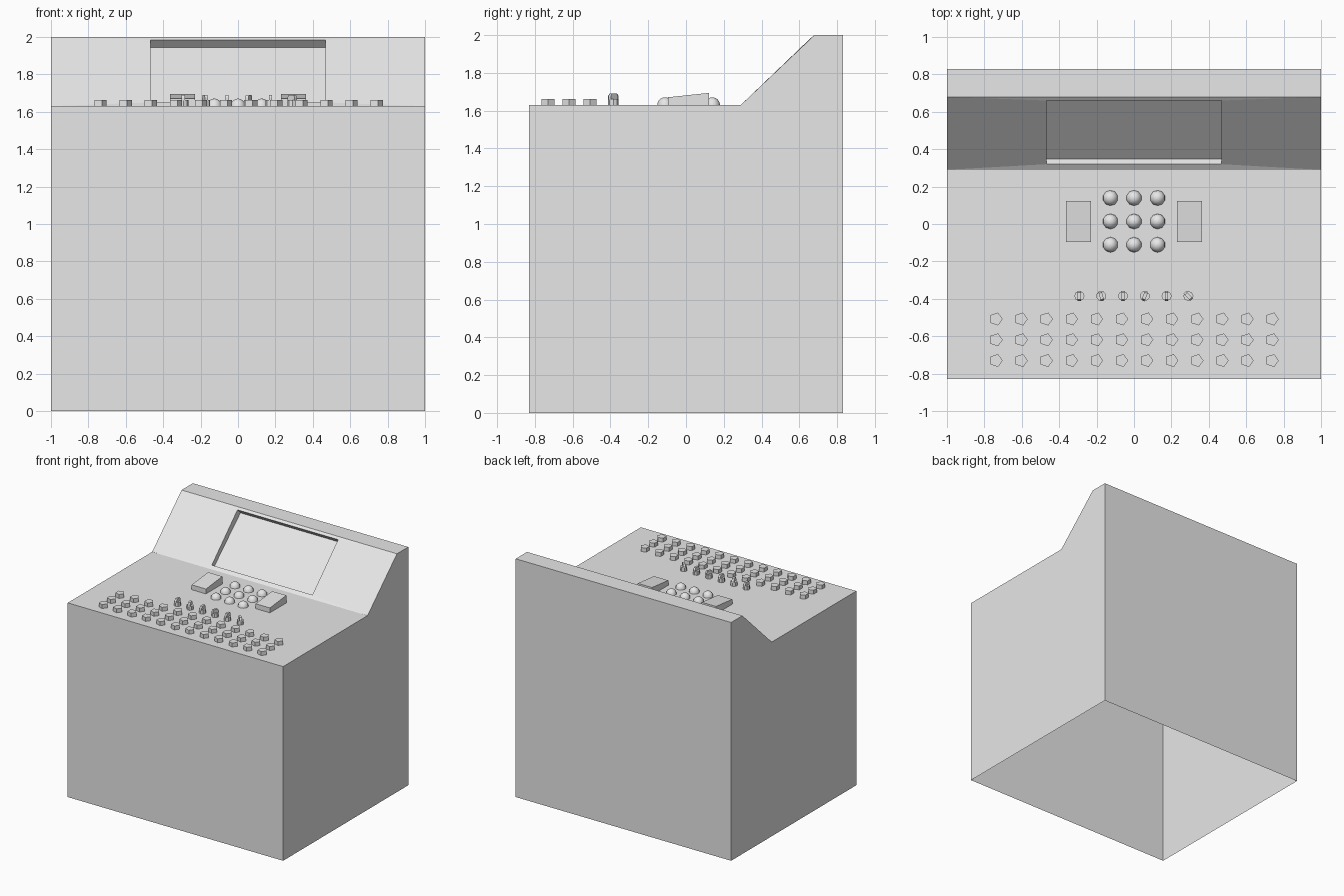
import bpy, bmesh
from math import radians
from mathutils import Matrix

cube = bpy.data.objects.get("Cube")
if cube:
    bpy.data.objects.remove(cube, do_unlink=True)

GREY = (0.8, 0.8, 0.8, 1.0)
grey = bpy.data.materials.new("light_grey")
grey.use_nodes = True
grey.diffuse_color = GREY
grey.node_tree.nodes["Principled BSDF"].inputs["Base Color"].default_value = GREY

DECK = 1.63


def finish(bm, name, location=(0, 0, 0), turn=0, smooth=False):
    bmesh.ops.recalc_face_normals(bm, faces=bm.faces)
    mesh = bpy.data.meshes.new(name)
    bm.to_mesh(mesh)
    bm.free()
    mesh.materials.append(grey)
    for poly in mesh.polygons:
        poly.use_smooth = smooth
    obj = bpy.data.objects.new(name, mesh)
    obj.location = location
    obj.rotation_euler.z = radians(turn)
    bpy.context.collection.objects.link(obj)
    return obj


def add_prism(bm, profile, half_width):
    """Extrude a (y, z) profile along x, centred on x = 0."""
    ends = [[bm.verts.new((x, y, z)) for y, z in profile] for x in (-half_width, half_width)]
    for end in ends:
        bm.faces.new(end)
    for i in range(len(profile)):
        j = (i + 1) % len(profile)
        bm.faces.new((ends[0][i], ends[0][j], ends[1][j], ends[1][i]))


def add_cylinder(bm, sides, radius, height):
    bmesh.ops.create_cone(bm, cap_ends=True, segments=sides, radius1=radius, radius2=radius,
                          depth=height, matrix=Matrix.Translation((0, 0, height / 2)))


# Console cabinet: open underneath, with a sunken screen in the sloping panel
bm = bmesh.new()
add_prism(bm, [(-0.83, 0), (-0.83, DECK), (0.29, DECK), (0.68, 2), (0.83, 2), (0.83, 0)], 1)
bm.normal_update()
underside = [f for f in bm.faces if f.calc_center_median().z < 0.01]
bmesh.ops.delete(bm, geom=underside, context='FACES_ONLY')
slope = next(f for f in bm.faces if abs(f.normal.y) > 0.1 and abs(f.normal.z) > 0.1)
outer = sorted(slope.verts, key=lambda v: (v.co.z, v.co.x))
outer = [outer[0], outer[1], outer[3], outer[2]]
bm.faces.remove(slope)


def screen_ring(low, high):
    return [bm.verts.new((x, *p)) for x, p in ((-0.467, low), (0.467, low), (0.467, high), (-0.467, high))]


opening = screen_ring((0.32, 1.65), (0.66, 1.984))
floor = screen_ring((0.347, 1.622), (0.699, 1.944))
for a, b in ((outer, opening), (opening, floor)):
    for i in range(4):
        j = (i + 1) % 4
        bm.faces.new((a[i], a[j], b[j], b[i]))
bm.faces.new(floor)
finish(bm, "console_cabinet")

# Three rows of five-sided push buttons
for row in range(3):
    for col in range(12):
        bm = bmesh.new()
        add_cylinder(bm, 5, 0.036, 0.033)
        # point one corner of the pentagon to the left side of the model
        corner = max(bm.verts, key=lambda v: v.co.y)
        turn = -90 if abs(corner.co.x) < 0.001 else 0
        finish(bm, f"push_button_{row}_{col}",
               (-0.738 + col * 0.1342, -0.73 + row * 0.111, DECK), turn)

# Rotary knobs with a raised grip, each turned differently
for i, turn in enumerate((0, 15, 0, -22, 0, 45)):
    bm = bmesh.new()
    add_cylinder(bm, 8, 0.027, 0.033)
    add_prism(bm, [(-0.027, 0.03), (-0.027, 0.046), (-0.018, 0.061),
                   (0.018, 0.061), (0.027, 0.046), (0.027, 0.03)], 0.009)
    finish(bm, f"rotary_knob_{i}", (-0.292 + i * 0.1165, -0.385, DECK), turn)

# Grid of domed lamps
for row in range(3):
    for col in range(3):
        bm = bmesh.new()
        bmesh.ops.create_uvsphere(bm, u_segments=10, v_segments=8, radius=0.041)
        below = [v for v in bm.verts if v.co.z < -0.001]
        bmesh.ops.delete(bm, geom=below, context='VERTS')
        finish(bm, f"dome_lamp_{row}_{col}",
               ((col - 1) * 0.126, 0.014 + (row - 1) * 0.125, DECK), smooth=True)

# Wedge-shaped blocks on both sides of the lamps
for side, x in (("right", -0.297), ("left", 0.297)):
    bm = bmesh.new()
    add_prism(bm, [(-0.095, 0), (-0.095, 0.041), (0.122, 0.064), (0.122, 0)], 0.066)
    finish(bm, f"wedge_block_{side}", (x, 0, DECK))
